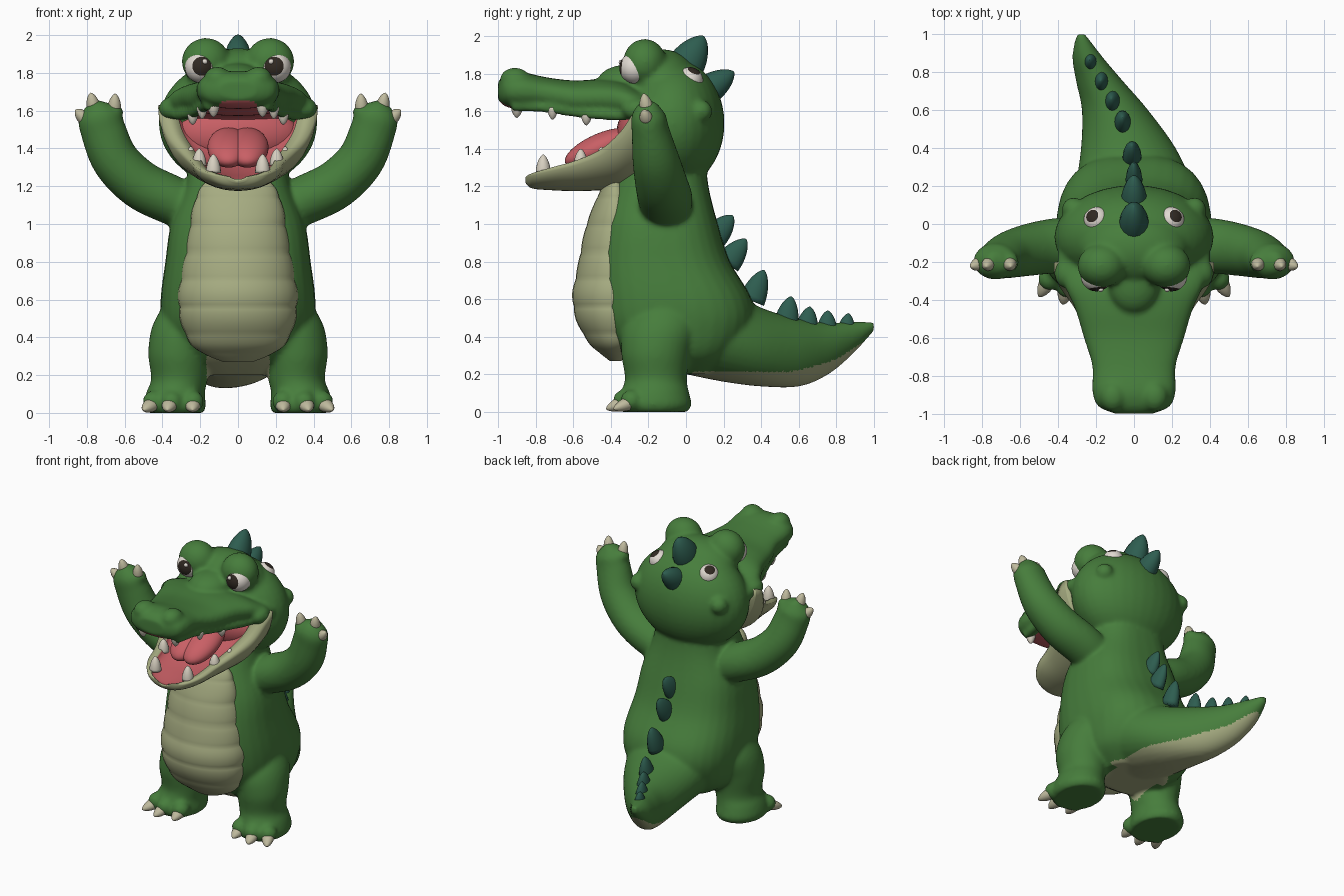
import bpy, bmesh, math
from mathutils import Vector, Matrix

if "Cube" in bpy.data.objects:
    bpy.data.objects.remove(bpy.data.objects["Cube"])


def material(name, *rgb):
    m = bpy.data.materials.new(name)
    m.use_nodes = True
    m.diffuse_color = (*rgb, 1)
    m.node_tree.nodes["Principled BSDF"].inputs["Base Color"].default_value = (*rgb, 1)
    return m


GREEN = material("skin green", .062, .205, .045)
CREAM = material("belly cream", .38, .41, .22)
TEAL = material("spike teal", .027, .11, .08)
PINK = material("mouth pink", .58, .115, .13)
IVORY = material("claw ivory", .52, .49, .34)
TOOTH = material("tooth white", .68, .63, .53)
WHITE = material("eye white", .75, .7, .64)
BROWN = material("pupil brown", .03, .022, .016)


def finish(bm, name, *mats):
    bmesh.ops.recalc_face_normals(bm, faces=bm.faces)
    mesh = bpy.data.meshes.new(name)
    bm.to_mesh(mesh)
    bm.free()
    for m in mats:
        mesh.materials.append(m)
    for p in mesh.polygons:
        p.use_smooth = True
    obj = bpy.data.objects.new(name, mesh)
    bpy.context.collection.objects.link(obj)
    return obj


def spline(keys, n):
    """Catmull-Rom resampling of section keys."""
    out = []
    for i in range(len(keys) - 1):
        p0, p1, p2 = keys[max(i - 1, 0)], keys[i], keys[i + 1]
        p3 = keys[min(i + 2, len(keys) - 1)]
        for k in range(n):
            t = k / n
            out.append([b + .5 * t * (c - a + t * (2 * a - 5 * b + 4 * c - d + t * (3 * (b - c) + d - a)))
                        for a, b, c, d in zip(p0, p1, p2, p3)])
    return out + [list(keys[-1])]


def oval(power=2, n=32):
    def f(v):
        return math.copysign(abs(v) ** (2 / power), v)
    return [(f(math.cos(2 * math.pi * i / n)), f(math.sin(2 * math.pi * i / n))) for i in range(n)]


def skin_rows(bm, rows, inner_mat=0):
    """Bridge rings; the second half of each ring takes inner_mat."""
    m = len(rows[0])
    for r0, r1 in zip(rows, rows[1:]):
        for j in range(m):
            f = bm.faces.new((r0[j], r0[(j + 1) % m], r1[(j + 1) % m], r1[j]))
            f.material_index = inner_mat if m // 2 <= j < m - 1 else 0
    bm.faces.new(rows[0])
    bm.faces.new(rows[-1])


def loft(bm, keys, frame, ring=None, n=6, inner_mat=0, warp=None):
    """Skin sections (x, y, z, half width, half depth); frame is z, y or path."""
    ring = ring or oval()
    secs = spline(keys, n)
    rows = []
    for i, (x, y, z, a, b) in enumerate(secs):
        u, v = Vector((1, 0, 0)), Vector((0, 1, 0) if frame == "z" else (0, 0, 1))
        if frame == "path":
            t = Vector(secs[min(i + 1, len(secs) - 1)][:3]) - Vector(secs[max(i - 1, 0)][:3])
            t.normalize()
            v = Vector((0, 1, 0))
            v = (v - t * v.dot(t)).normalized()
            u = t.cross(v)
        s = warp(z) if warp else 1
        a, b = max(a, .004) * s, max(b, .004) * s
        rows.append([bm.verts.new(Vector((x, y, z)) + u * a * p + v * b * q) for p, q in ring])
    skin_rows(bm, rows, inner_mat)


def ball(bm, centre, radii, rot=Matrix()):
    mat = Matrix.Translation(centre) @ rot @ Matrix.Diagonal((*radii, 1))
    bmesh.ops.create_uvsphere(bm, u_segments=32, v_segments=24, radius=1, matrix=mat)


def prong(name, base, tip, a, b, mat):
    """Blunt tapering spike, claw or tooth."""
    bm = bmesh.new()
    base, tip = Vector(base), Vector(tip)
    t = (tip - base).normalized()
    u = Vector((1, 0, 0))
    u = (u - t * u.dot(t)).normalized()
    v = t.cross(u)
    rows = []
    for i in range(11):
        k = math.sin(i / 10 * math.pi / 2)
        r = max((1 - k ** 1.9) ** .65, .03)
        rows.append([bm.verts.new(base.lerp(tip, k) + u * a * r * p + v * b * r * q) for p, q in oval(n=16)])
    skin_rows(bm, rows)
    finish(bm, name, mat)


# Torso, tail and head, fused into one skin with the limbs
skin = bmesh.new()
loft(skin, [(0, -.03, .2, .22, .18), (0, -.04, .3, .35, .31), (0, -.05, .45, .4, .41), (0, -.07, .6, .41, .42),
            (0, -.125, .8, .385, .36), (0, -.14, 1, .355, .31), (0, -.135, 1.2, .28, .255),
            (0, -.1, 1.4, .24, .2)], "z", oval(2.6))
loft(skin, [(0, 0, .45, .35, .25), (0, .2, .41, .31, .25), (-.03, .4, .345, .25, .21), (-.1, .6, .315, .175, .18),
            (-.18, .75, .335, .125, .14), (-.245, .88, .39, .08, .09), (-.28, 1, .455, .025, .025)], "y")
loft(skin, [(0, -1, 1.71, .1, .05), (0, -.96, 1.71, .19, .085), (0, -.88, 1.71, .22, .1), (0, -.75, 1.695, .22, .087),
            (0, -.6, 1.67, .265, .094), (0, -.45, 1.67, .31, .1), (0, -.33, 1.655, .365, .1),
            (0, -.2, 1.605, .405, .095), (0, -.08, 1.58, .39, .11)], "y", oval(2.4))
ball(skin, (0, -.07, 1.535), (.42, .275, .345))
ball(skin, (0, -.13, 1.745), (.29, .2, .185))                     # brow
ball(skin, (0, -.3, 1.76), (.14, .17, .09))                       # nose bridge
for s in (-1, 1):
    ball(skin, (s * .17, -.22, 1.86), (.128, .115, .125))         # eye bulges
    ball(skin, (s * .11, -.91, 1.77), (.07, .08, .063))           # nostril bumps
    ball(skin, (s * .355, -.26, 1.61), (.065, .08, .06))          # mouth corners
    ball(skin, (s * .32, .08, 1.6), (.06, .06, .06))
    loft(skin, [(s * .15, -.93, 1.63, .03, .03), (s * .18, -.75, 1.622, .03, .03), (s * .235, -.55, 1.592, .03, .03),
                (s * .3, -.38, 1.58, .03, .03), (s * .35, -.27, 1.585, .03, .03)], "y")   # upper lip
    loft(skin, [(s * .33, -.17, 0, .15, .18), (s * .335, -.17, .04, .165, .2), (s * .33, -.165, .11, .155, .18),
                (s * .31, -.16, .18, .15, .165), (s * .31, -.16, .32, .165, .185), (s * .28, -.13, .47, .17, .2),
                (s * .26, -.1, .62, .1, .1)], "z")
    loft(skin, [(s * .2, -.11, 1.06, .12, .13), (s * .36, -.11, 1.13, .13, .145), (s * .52, -.13, 1.21, .13, .14),
                (s * .65, -.16, 1.34, .125, .125), (s * .715, -.19, 1.5, .12, .1),
                (s * .735, -.2, 1.58, .11, .09), (s * .745, -.2, 1.64, .05, .05)], "path")
    for x, z in ((.655, 1.59), (.75, 1.61), (.8, 1.55)):
        ball(skin, (s * x, -.2, z), (.048, .055, .05))            # fingers
    for x, y in ((.24, -.31), (.35, -.33), (.445, -.29)):
        ball(skin, (s * x, y, .06), (.06, .06, .058))             # toes
body = finish(skin, "body_skin", GREEN)
remesh = body.modifiers.new("fuse", "REMESH")
remesh.mode = "VOXEL"
remesh.voxel_size = .0135
soft = body.modifiers.new("soften", "SMOOTH")
soft.factor, soft.iterations = .5, 8
bpy.context.view_layer.update()
mesh = bpy.data.meshes.new_from_object(body.evaluated_get(bpy.context.evaluated_depsgraph_get()))
body.modifiers.clear()
body.data = mesh
mesh.materials.clear()
for m in (GREEN, CREAM, PINK):
    mesh.materials.append(m)
for p in mesh.polygons:
    c, nz = p.center, p.normal.z
    p.use_smooth = True
    seam = .215 + .36 * max(c.y - .56, 0) ** 1.2 + .3 * max(c.y - .8, 0)
    under_tail = nz < 0 and c.y > .03 and .1 < c.z < seam
    groin = nz < -.1 and -.42 < c.y < .1 and .15 < c.z < .3 and abs(c.x) < .165
    if under_tail or groin:
        p.material_index = 1                                      # underside
    elif nz < -.6 and c.y < -.25 and 1.5 < c.z < 1.68 and abs(c.x) < .335 + .25 * c.y:
        p.material_index = 2                                      # roof of mouth

# Segmented belly
bm = bmesh.new()
loft(bm, [(0, -.375, z, w, d) for z, w, d in (
    (1.24, .15, .04), (1.18, .205, .08), (1.08, .24, .125), (.96, .262, .165), (.76, .297, .205), (.62, .318, .23),
    (.49, .305, .21), (.37, .255, .145), (.31, .175, .08), (.27, .08, .03))], "z", n=9,
    warp=lambda z: .97 + .035 * abs(math.sin(math.pi * (z - .27) / .145)) ** .5)
finish(bm, "belly", CREAM)

# Scooped lower jaw, pink inside
arc = [math.pi * i / 20 for i in range(21)]
bowl = [(math.cos(t), -math.sin(t)) for t in arc] + [(-.77 * math.cos(t), -.42 * math.sin(t)) for t in arc]
bm = bmesh.new()
loft(bm, [(0, -.855, 1.25, .05, .03), (0, -.82, 1.27, .15, .08), (0, -.72, 1.3, .22, .12), (0, -.58, 1.34, .255, .165),
          (0, -.45, 1.4, .31, .22), (0, -.35, 1.49, .38, .3), (0, -.27, 1.6, .42, .39), (0, -.2, 1.63, .42, .39)],
     "y", bowl, inner_mat=1)
finish(bm, "lower_jaw", CREAM, PINK)
bm = bmesh.new()
ball(bm, (0, -.25, 1.48), (.32, .12, .16))
finish(bm, "throat", PINK)
bm = bmesh.new()
for s in (-1, 1):
    ball(bm, (s * .05, -.46, 1.405), (.112, .2, .075), Matrix.Rotation(.42, 4, "X"))
finish(bm, "tongue", PINK)

# Back spikes
for i, (base, tip, a, b) in enumerate((
        ((0, -.01, 1.83), (0, .095, 2), .08, .1), ((0, .11, 1.71), (0, .255, 1.81), .07, .08),
        ((0, .15, .93), (0, .25, 1.045), .045, .07), ((0, .22, .79), (0, .32, .92), .045, .07),
        ((-.01, .35, .59), (-.01, .415, .755), .05, .07), ((-.06, .53, .46), (-.06, .56, .615), .045, .065),
        ((-.11, .64, .43), (-.12, .66, .56), .042, .06), ((-.17, .75, .42), (-.175, .755, .54), .038, .055),
        ((-.225, .85, .42), (-.235, .865, .525), .036, .048))):
    prong(f"spike_{i}", base, tip, a, b, TEAL)

for s, side in ((1, "left"), (-1, "right")):
    # Eyeball with painted pupil, and the small spot behind it
    for name, centre, r, look, cone in (("eye", (s * .198, -.272, 1.83), .083, (-s * .1, -1, .08), .77),
                                        ("rear_eye_spot", (s * .195, .02, 1.765), .07, (s * .4, .35, .8), .89)):
        bm = bmesh.new()
        look = Vector(look).normalized()
        ball(bm, centre, (r, r, r), look.to_track_quat("Z", "Y").to_matrix().to_4x4())
        for f in bm.faces:
            d = (f.calc_center_median() - Vector(centre)).normalized()
            f.material_index = int(d.dot(look) > cone)
        finish(bm, f"{side}_{name}", WHITE, BROWN)
    bm = bmesh.new()
    ball(bm, (s * .175, -.346, 1.86), (.014, .012, .014))
    finish(bm, f"{side}_eye_glint", WHITE)
    # Claws
    for i, (x, z, dx, dz) in enumerate(((.655, 1.61, -.005, .08), (.765, 1.62, .015, .075), (.815, 1.56, .045, .045))):
        prong(f"{side}_hand_claw_{i}", (s * x, -.21, z), (s * (x + dx), -.225, z + dz), .036, .036, IVORY)
    for i, (x, y, dx) in enumerate(((.24, -.325, 0), (.36, -.345, .015), (.455, -.305, .045))):
        prong(f"{side}_foot_claw_{i}", (s * x, y, .045), (s * (x + dx), y - .08, .015), .042, .036, IVORY)
    # Teeth
    for i, (x, y, z, h, r) in enumerate(((.13, -.9, 1.64, -.075, .034), (.19, -.71, 1.62, -.065, .028),
                                         (.24, -.53, 1.58, -.055, .028), (.13, -.76, 1.27, .1, .04),
                                         (.205, -.56, 1.31, .09, .038), (.25, -.45, 1.36, .05, .025))):
        prong(f"{side}_tooth_{i}", (s * x, y, z), (s * x, y, z + h), r, r, TOOTH)
